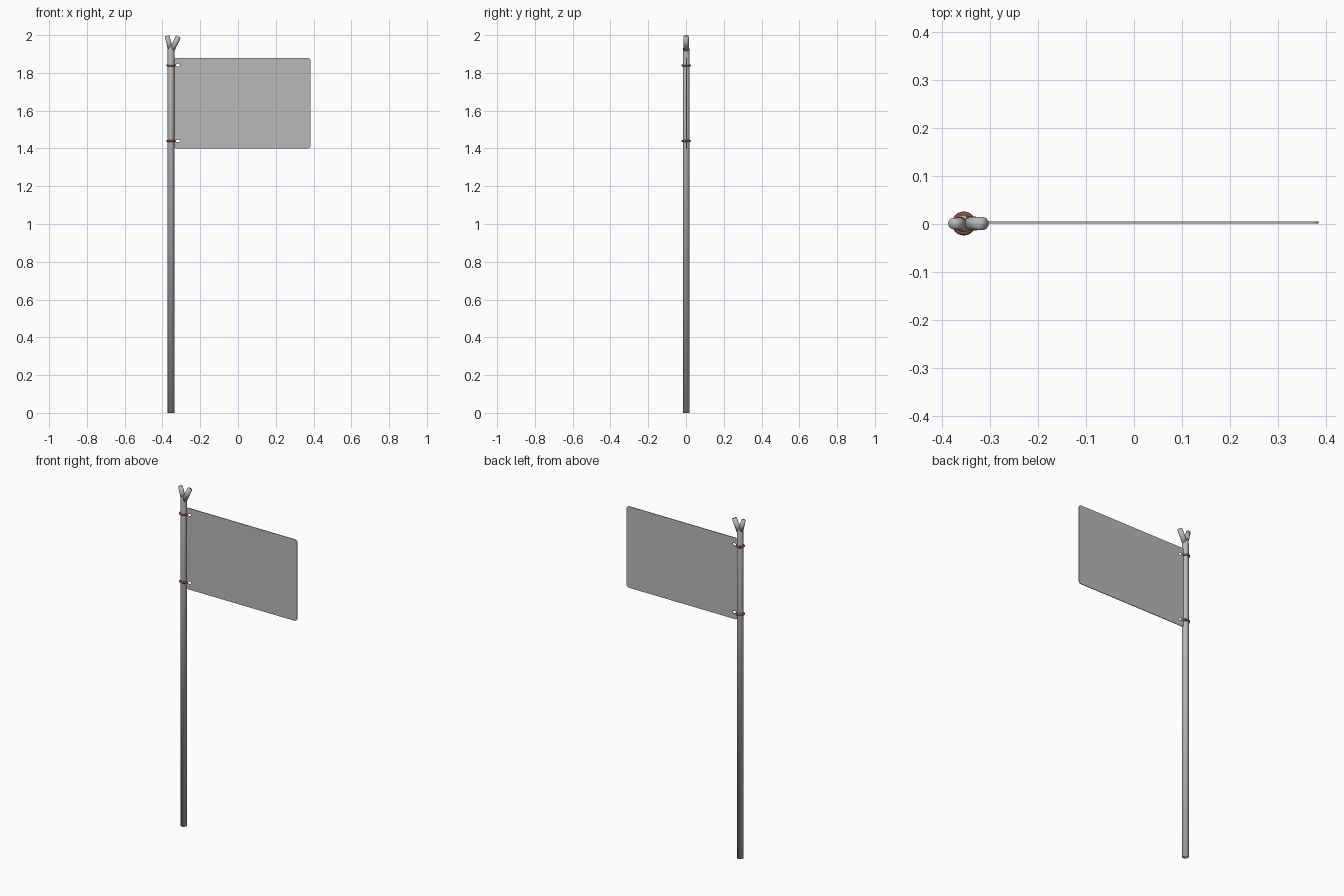
import bpy, bmesh
from math import cos, sin, pi
from mathutils import Vector

cube = bpy.data.objects.get("Cube")
if cube:
    bpy.data.objects.remove(cube)

POLE_X = -0.355


def material(name, rgb):
    m = bpy.data.materials.new(name)
    m.use_nodes = True
    m.diffuse_color = (*rgb, 1)
    m.node_tree.nodes["Principled BSDF"].inputs["Base Color"].default_value = (*rgb, 1)
    return m


grey = material("metal grey", (0.48, 0.48, 0.48))
rust = material("rust brown", (0.25, 0.08, 0.04))


def tube(name, stations, sides=20):
    """Smooth closed tube through (centre, radius) stations."""
    axis = (Vector(stations[-1][0]) - Vector(stations[0][0])).normalized()
    v = Vector((0, 1, 0))
    u = v.cross(axis)
    bm = bmesh.new()
    rings = []
    for centre, r in stations:
        rings.append([bm.verts.new(Vector(centre) + r * (u * cos(a) + v * sin(a)))
                      for a in (2 * pi * i / sides for i in range(sides))])
    for low, high in zip(rings, rings[1:]):
        for i in range(sides):
            j = (i + 1) % sides
            bm.faces.new((low[i], low[j], high[j], high[i]))
    bm.faces.new(rings[0])
    bm.faces.new(rings[-1])
    bmesh.ops.recalc_face_normals(bm, faces=bm.faces[:])
    for f in bm.faces:
        f.smooth = True
    mesh = bpy.data.meshes.new(name)
    bm.to_mesh(mesh)
    bm.free()
    mesh.materials.append(grey)
    obj = bpy.data.objects.new(name, mesh)
    bpy.context.collection.objects.link(obj)
    return obj


# Pole, narrowing into the fork
tube("pole", [((POLE_X, 0.001, 0), 0.018), ((POLE_X, 0.001, 1.92), 0.018),
              ((POLE_X, 0.001, 1.945), 0.013)])

# Forked top: a short arm and a longer, more splayed arm
tube("right_fork_arm", [((-0.357, 0.001, 1.925), 0.014), ((-0.376, 0.001, 1.996), 0.012)])
tube("left_fork_arm", [((-0.35, 0.001, 1.922), 0.015), ((-0.315, 0.001, 1.993), 0.0135)])

# Flag panel: rounded sheet with an eyelet hole beside each ring
RING_Z = (1.84, 1.44)
left, right, bottom, top, corner = -0.342, 0.385, 1.40, 1.88, 0.018
curve = bpy.data.curves.new("flag_panel", "CURVE")
curve.dimensions = "2D"
curve.fill_mode = "BOTH"
curve.extrude = 0.0018


def outline(points):
    s = curve.splines.new("POLY")
    s.points.add(len(points) - 1)
    for p, (x, y) in zip(s.points, points):
        p.co = (x, y, 0, 1)
    s.use_cyclic_u = True


rim = []
corners = [(right, top, -1, -1), (left, top, 1, -1), (left, bottom, 1, 1), (right, bottom, -1, 1)]
for k, (x, z, sx, sz) in enumerate(corners):
    for i in range(7):
        a = (k + i / 6) * pi / 2
        rim.append((x + corner * (sx + cos(a)), z + corner * (sz + sin(a))))
outline(rim)
for z in RING_Z:
    outline([(-0.318 + 0.012 * cos(a), z + 0.007 * sin(a))
             for a in (2 * pi * i / 16 for i in range(16))])
flag = bpy.data.objects.new("flag_panel", curve)
flag.rotation_euler = (pi / 2, 0, 0)
flag.location.y = 0.003
bpy.context.collection.objects.link(flag)
bpy.ops.object.select_all(action="DESELECT")
flag.select_set(True)
bpy.context.view_layer.objects.active = flag
bpy.ops.object.convert(target="MESH")
flag = bpy.context.view_layer.objects.active
flag.data.materials.clear()
flag.data.materials.append(grey)
bpy.ops.object.shade_flat()

# Rings holding the flag to the pole
for name, z in zip(("upper_ring", "lower_ring"), RING_Z):
    bpy.ops.mesh.primitive_torus_add(major_radius=0.019, minor_radius=0.006,
                                     major_segments=24, minor_segments=10,
                                     location=(POLE_X, 0.001, z))
    ring = bpy.context.object
    ring.name = name
    ring.data.materials.append(rust)
    bpy.ops.object.shade_smooth()
